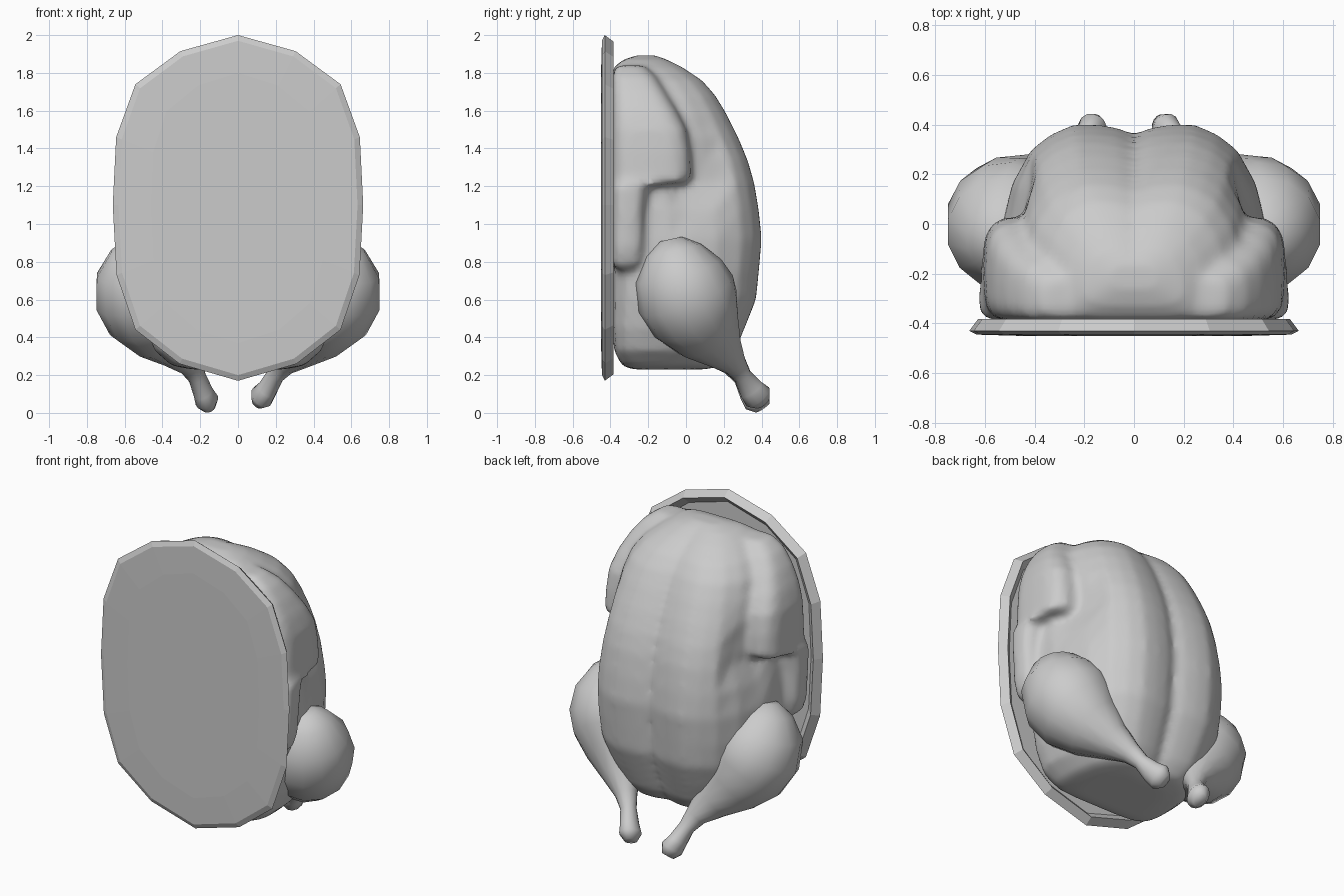
import bpy, bmesh, math
from mathutils import Vector

if "Cube" in bpy.data.objects:
    bpy.data.objects.remove(bpy.data.objects["Cube"])


def loft(name, rings, angle=60):
    """Skin a list of equal-length closed rings and cap both ends."""
    bm = bmesh.new()
    vr = [[bm.verts.new(p) for p in r] for r in rings]
    n = len(vr[0])
    for a, b in zip(vr, vr[1:]):
        for i in range(n):
            j = (i + 1) % n
            bm.faces.new((a[i], a[j], b[j], b[i]))
    bm.faces.new(vr[0])
    bm.faces.new(vr[-1])
    bmesh.ops.recalc_face_normals(bm, faces=bm.faces)
    me = bpy.data.meshes.new(name)
    bm.to_mesh(me)
    bm.free()
    ob = bpy.data.objects.new(name, me)
    bpy.context.collection.objects.link(ob)
    bpy.ops.object.select_all(action='DESELECT')
    ob.select_set(True)
    bpy.context.view_layer.objects.active = ob
    if angle:
        bpy.ops.object.shade_smooth_by_angle(angle=math.radians(angle))
    return ob


# platter: faceted oval with a shallow recess on the food side
outline = [(0, 2.0), (.305, 1.915), (.543, 1.74), (.645, 1.46), (.663, 1.1),
           (.643, .73), (.543, .44), (.31, .26)]
outline += [(0, .17)] + [(-x, z) for x, z in outline[:0:-1]]


def plate_ring(s, y):
    # inset by an even rim width in x and z
    return [(x * (1 - s / .66), y, 1.085 + (z - 1.085) * (1 - s / .915)) for x, z in outline]


loft("platter", [plate_ring(.2, -.45), plate_ring(.03, -.445), plate_ring(0, -.43),
                 plate_ring(.035, -.383), plate_ring(.075, -.418)], 0)

# body: grooved breast section, swept up z
half = [(0, 0), (.45, 0), (.8, .02), (.95, .09), (1, .22), (1, .38), (.98, .5), (.91, .7),
        (.77, .87), (.62, .95), (.45, 1), (.28, 1), (.13, .985), (0, .95)]
section = half + [(-x, y) for x, y in half[-2:0:-1]]
levels = [(.23, .24, -.28, .1), (.25, .35, -.34, .2), (.33, .44, -.38, .26), (.45, .49, -.39, .31),
          (.6, .525, -.39, .37), (.75, .54, -.39, .385), (.92, .54, -.39, .4),
          (1.07, .535, -.39, .385), (1.22, .525, -.39, .36), (1.34, .515, -.39, .325),
          (1.46, .49, -.39, .275), (1.58, .46, -.39, .215), (1.68, .43, -.39, .155),
          (1.76, .37, -.39, .085), (1.83, .28, -.385, -.02), (1.87, .2, -.33, -.1),
          (1.893, .1, -.26, -.16)]


def body_ring(z, w, y0, y1):
    pts = []
    for fx, fy in section:
        x, y = fx * w, y0 + fy * (y1 - y0)
        # hollow behind each wing joint
        dip = .09 * math.exp(-((y - .06) / .13) ** 2 - ((z - 1.24) / .17) ** 2)
        pts.append((x - math.copysign(dip, x) * min(1, abs(fx)), y, z))
    return pts


body = loft("body", [body_ring(*l) for l in levels])

# wings (folded) and drumsticks, one per side
wing_levels = [(.76, .38, .55, -.37, -.27), (.79, .3, .585, -.39, -.225), (.88, .3, .61, -.39, -.22),
               (1.05, .3, .62, -.39, -.215), (1.2, .3, .625, -.39, -.2), (1.22, .3, .62, -.39, .0),
               (1.25, .3, .61, -.39, .03), (1.38, .3, .605, -.39, .025), (1.5, .28, .595, -.39, .005),
               (1.6, .25, .565, -.39, -.045), (1.7, .2, .515, -.39, -.105),
               (1.78, .15, .455, -.39, -.155), (1.84, .15, .37, -.37, -.22)]
leg_path = [(.525, -.08, .92, .06), (.525, -.067, .86, .15), (.52, -.04, .75, .235),
            (.497, -.002, .63, .268), (.455, .047, .53, .252), (.39, .112, .43, .192),
            (.315, .19, .335, .117), (.24, .257, .257, .066), (.195, .30, .195, .048),
            (.155, .345, .125, .066), (.125, .38, .085, .078), (.105, .405, .052, .045)]


def wing_ring(z, x0, x1, y0, y1, s):
    cx, cy, rx, ry = (x0 + x1) / 2, (y0 + y1) / 2, (x1 - x0) / 2, (y1 - y0) / 2
    pts = []
    for i in range(20):
        c, t = math.cos(math.tau * i / 20), math.sin(math.tau * i / 20)
        # rounder towards the breast, squarer against the platter
        e = .62 if t > 0 else .5
        pts.append((s * (cx + rx * math.copysign(abs(c) ** e, c)),
                    cy + ry * math.copysign(abs(t) ** e, t), z))
    return pts


def leg_rings(s):
    pts = []
    for i, (x, y, z, r) in enumerate(leg_path):
        k = max(0, (i - 6) / 5) if s < 0 else 0
        pts.append((Vector((s * (x + .05 * k), y, z - .025 * k)), r))
    rings = []
    for i, (p, r) in enumerate(pts):
        d = (pts[min(i + 1, len(pts) - 1)][0] - pts[max(i - 1, 0)][0]).normalized()
        u = d.cross(Vector((s, 0, 0))).normalized()
        v = d.cross(u)
        # knuckle end is flattened sideways
        f = .8 if i > 8 else 1
        rings.append([p + r * (u * math.cos(math.tau * j / 14) + f * v * math.sin(math.tau * j / 14))
                      for j in range(14)])
    return rings


wings = []
for side, s in (("left", -1), ("right", 1)):
    loft(side + "_drumstick", leg_rings(s), 80)
    wings.append(loft(side + "_wing", [wing_ring(*l, s) for l in wing_levels], 55))

# fuse wings and body into one softly blended skin
for w in wings:
    w.select_set(True)
body.select_set(True)
bpy.context.view_layer.objects.active = body
bpy.ops.object.join()
body.name = "body_with_wings"
skin = body.modifiers.new("fuse", 'REMESH')
skin.mode = 'VOXEL'
skin.voxel_size = .022
skin.use_smooth_shade = True
soft = body.modifiers.new("soften", 'SMOOTH')
soft.factor = .5
soft.iterations = 6
